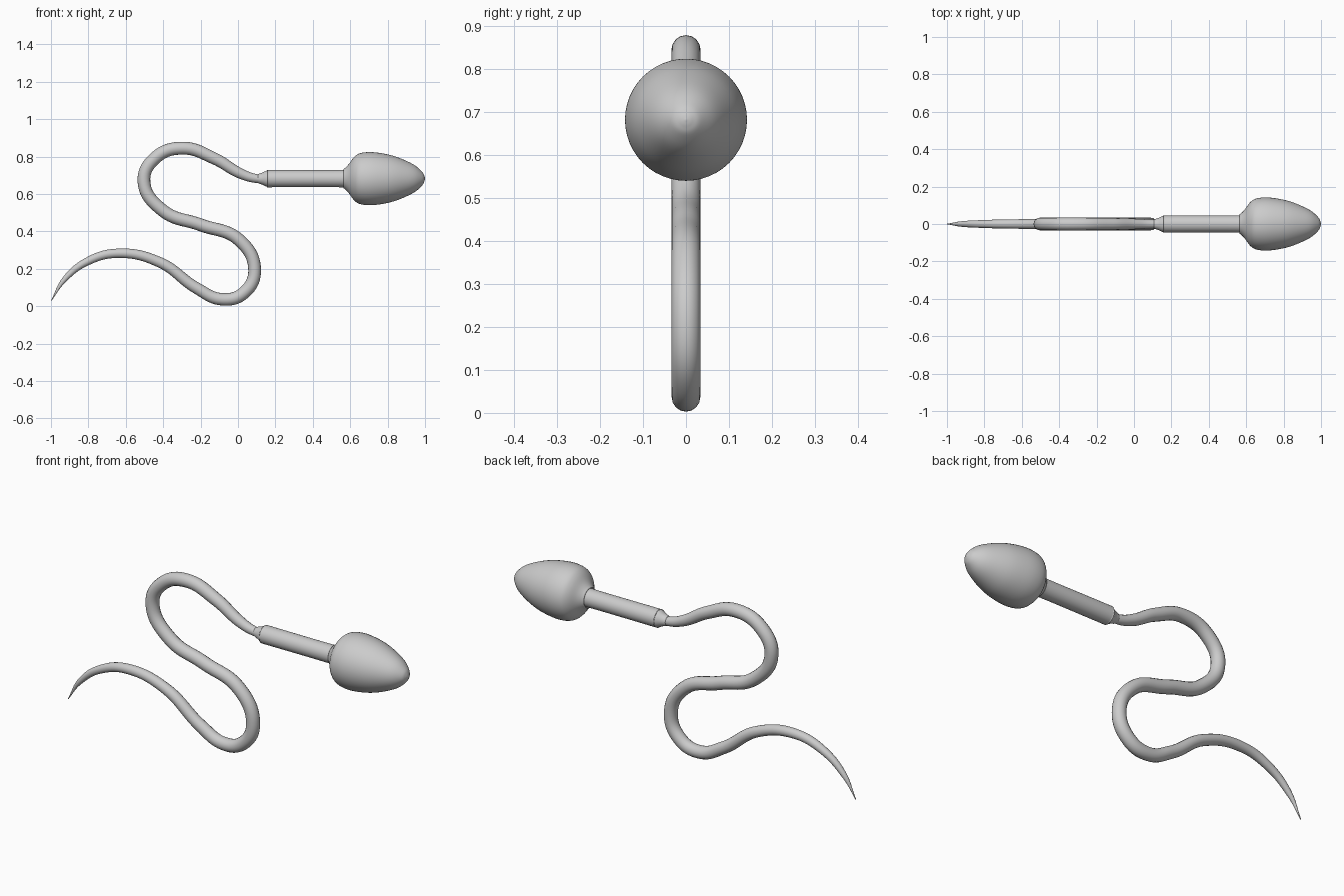
import bpy, bmesh, math
from mathutils import Matrix, Vector

if "Cube" in bpy.data.objects:
    bpy.data.objects.remove(bpy.data.objects["Cube"])

AXIS_Z = 0.682


def smooth_profile(pts, n):
    """Catmull-Rom samples through (x, r) points."""
    v = [Vector(p) for p in pts]
    v = [2 * v[0] - v[1]] + v + [2 * v[-1] - v[-2]]
    out = []
    for i in range(1, len(v) - 2):
        a, b, c, d = v[i - 1:i + 3]
        for k in range(n):
            t = k / n
            out.append(0.5 * (2 * b + (c - a) * t + (2 * a - 5 * b + 4 * c - d) * t * t
                              + (3 * b - a - 3 * c + d) * t ** 3))
    out.append(v[-2])
    return out


def lathe_x(name, pts, n=5, sides=48):
    """Revolve an (x, radius) profile about the body axis."""
    bm = bmesh.new()
    verts = [bm.verts.new((p[0], 0, max(p[1], 0))) for p in smooth_profile(pts, n)]
    edges = [bm.edges.new(e) for e in zip(verts, verts[1:])]
    bmesh.ops.spin(bm, geom=verts + edges, cent=(0, 0, 0), axis=(1, 0, 0),
                   angle=math.tau, steps=sides)
    bmesh.ops.remove_doubles(bm, verts=bm.verts, dist=1e-5)
    bmesh.ops.recalc_face_normals(bm, faces=bm.faces)
    bmesh.ops.transform(bm, matrix=Matrix.Translation((0, 0, AXIS_Z)), verts=bm.verts)
    for f in bm.faces:
        f.smooth = True
    mesh = bpy.data.meshes.new(name)
    bm.to_mesh(mesh)
    bm.free()
    ob = bpy.data.objects.new(name, mesh)
    bpy.context.collection.objects.link(ob)
    return ob


# Head and straight neck, one continuous body of revolution
lathe_x("head_and_neck", [
    (0.10, 0.0), (0.105, 0.022), (0.13, 0.032), (0.16, 0.045), (0.19, 0.046),
    (0.54, 0.046), (0.565, 0.052), (0.59, 0.075), (0.62, 0.115), (0.65, 0.135),
    (0.70, 0.142), (0.76, 0.137), (0.83, 0.122), (0.90, 0.095), (0.95, 0.068),
    (0.985, 0.036), (0.996, 0.016), (1.0, 0.0)])

# Wavy tail: x, z, radius from the neck to the tip
path = [
    (0.16, 0.682, 0.022), (0.09, 0.684, 0.024), (0.01, 0.711, 0.028),
    (-0.125, 0.789, 0.032), (-0.295, 0.845, 0.034), (-0.44, 0.795, 0.034),
    (-0.503, 0.667, 0.034), (-0.40, 0.510, 0.034), (-0.20, 0.435, 0.034),
    (0.005, 0.355, 0.034), (0.089, 0.195, 0.034), (0.03, 0.070, 0.034),
    (-0.085, 0.037, 0.033), (-0.22, 0.096, 0.031), (-0.417, 0.234, 0.028),
    (-0.64, 0.283, 0.025), (-0.81, 0.237, 0.021), (-0.93, 0.140, 0.014),
    (-0.998, 0.030, 0.002)]
curve = bpy.data.curves.new("tail", "CURVE")
curve.dimensions = "3D"
curve.bevel_depth = 1.0
curve.bevel_resolution = 6
curve.resolution_u = 10
curve.use_fill_caps = True
spline = curve.splines.new("BEZIER")
spline.use_smooth = True
spline.radius_interpolation = "CARDINAL"
spline.bezier_points.add(len(path) - 1)
for bp, (x, z, r) in zip(spline.bezier_points, path):
    bp.co = (x, 0, z)
    bp.radius = r
    bp.handle_left_type = bp.handle_right_type = "AUTO"
tail = bpy.data.objects.new("tail", curve)
bpy.context.collection.objects.link(tail)
bpy.context.view_layer.objects.active = tail
tail.select_set(True)
bpy.ops.object.convert(target="MESH")
